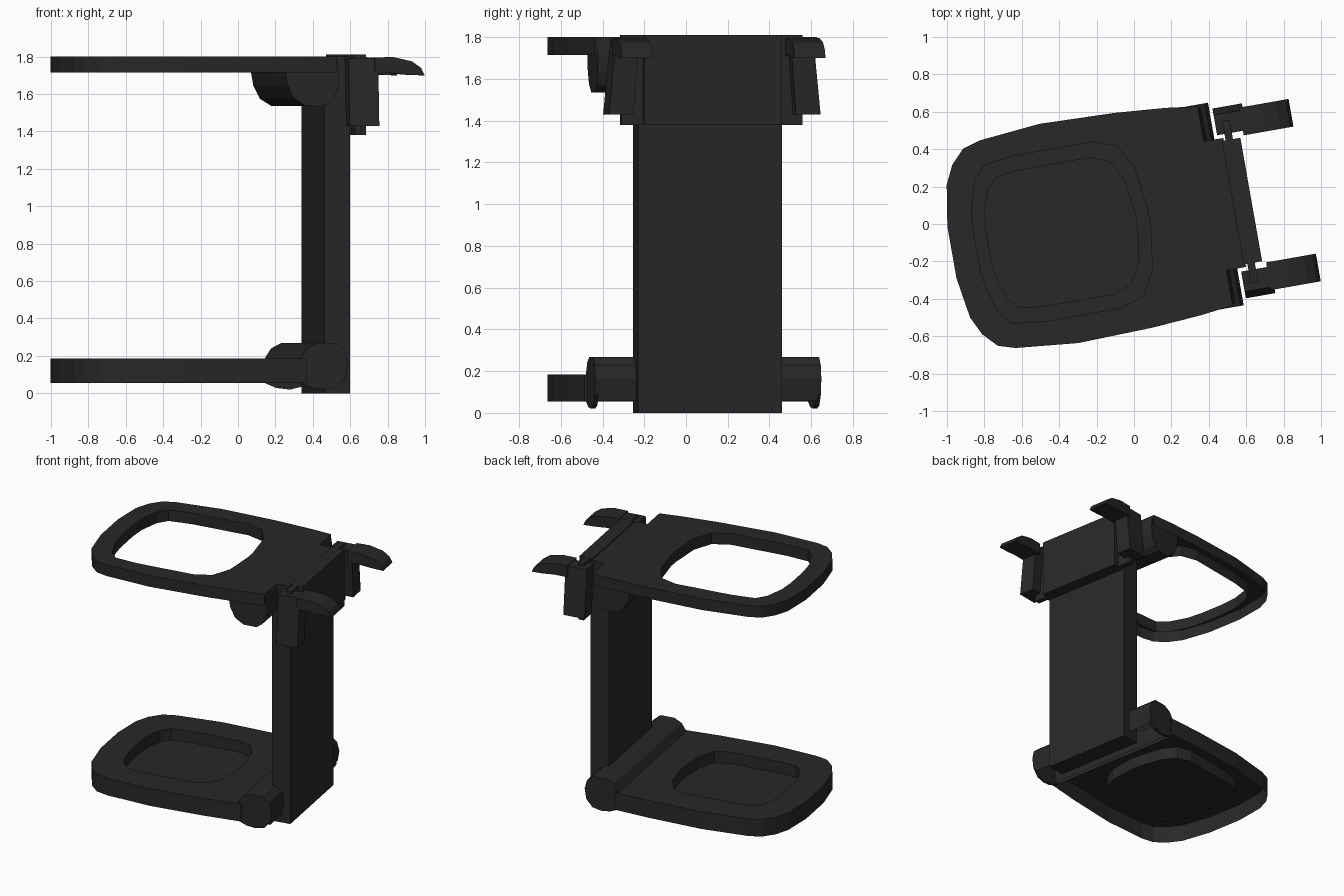
import bpy, bmesh, math
from mathutils import Matrix

if "Cube" in bpy.data.objects:
    bpy.data.objects.remove(bpy.data.objects["Cube"])

# Everything is built in a local frame (u depth, v width, z up), turned 10 degrees about z
FRAME = Matrix.Rotation(math.radians(10), 4, 'Z') @ Matrix.Translation((0, 0.02, 0))

plastic = bpy.data.materials.new("charcoal plastic")
plastic.diffuse_color = (0.021, 0.021, 0.021, 1)
plastic.use_nodes = True
plastic.node_tree.nodes["Principled BSDF"].inputs["Base Color"].default_value = plastic.diffuse_color


def prism(name, loops, axis, lo, hi, open_below=None, hole_lo=None):
    """Fill closed profile loops (extra loops are holes) and extrude along an axis.
    open_below drops the faces lying under that height; hole_lo sets the hole wall's foot."""
    place = {'z': lambda a, b, c: (a, b, c),
             'v': lambda a, b, c: (a, c, b),
             'u': lambda a, b, c: (c, a, b)}[axis]
    bm = bmesh.new()
    hole_verts = []
    for n, loop in enumerate(loops):
        vs = [bm.verts.new(place(a, b, lo)) for a, b in loop]
        if n:
            hole_verts += vs
        for i, v in enumerate(vs):
            bm.edges.new((v, vs[(i + 1) % len(vs)]))
    bmesh.ops.triangle_fill(bm, edges=bm.edges[:], use_beauty=True)
    ext = bmesh.ops.extrude_face_region(bm, geom=bm.faces[:], use_keep_orig=True)
    moved = [g for g in ext['geom'] if isinstance(g, bmesh.types.BMVert)]
    bmesh.ops.translate(bm, verts=moved, vec=place(0, 0, hi - lo))
    bmesh.ops.recalc_face_normals(bm, faces=bm.faces[:])
    if open_below is not None:
        under = [f for f in bm.faces if all(v.co.z < open_below for v in f.verts)]
        bmesh.ops.delete(bm, geom=under, context='FACES_ONLY')
        loose = [e for e in bm.edges if not e.link_faces]
        bmesh.ops.delete(bm, geom=loose, context='EDGES')
    if hole_lo is not None:
        for v in hole_verts:
            v.co.z = hole_lo
    bm.transform(FRAME)
    me = bpy.data.meshes.new(name)
    bm.to_mesh(me)
    bm.free()
    me.materials.append(plastic)
    ob = bpy.data.objects.new(name, me)
    bpy.context.collection.objects.link(ob)
    return ob


def box(name, u0, u1, v, z0, z1):
    return prism(name, [[(u0, -v), (u1, -v), (u1, v), (u0, v)]], 'z', z0, z1)


def mirrored(half):
    return half + [(u, -v) for u, v in reversed(half)]


# Outlines, half of each, mirrored over the centre line
rim = [(-.985, .14), (-.95, .36), (-.902, .46), (-.83, .535), (-.738, .563),
       (-.405, .595), (0, .583), (.275, .562)]
hole = mirrored([(-.852, .1), (-.84, .22), (-.795, .36), (-.735, .43), (-.56, .45),
                 (-.14, .45), (-.015, .405), (.056, .27), (.085, .04)])
recess = mirrored([(-.785, .1), (-.77, .2), (-.735, .3), (-.68, .355), (-.55, .37),
                   (-.17, .37), (-.07, .33), (-.01, .22), (.015, .04)])

# Upper ring and lower tray are shells, hollow from below; the tray holds a sunken bowl
prism("upper_ring", [mirrored(rim + [(.445, .54)]), hole], 'z', 1.715, 1.80, open_below=1.72)
prism("lower_tray", [mirrored(rim), recess], 'z', .055, .185, open_below=.06, hole_lo=.095)
prism("lower_tray_floor", [recess], 'z', .095, .098)

# Rounded hinge bars; the lower one is a hollow hood with round end caps
prism("upper_hinge", [[(.165, 1.73), (.18, 1.645), (.215, 1.575), (.28, 1.535), (.38, 1.535),
                       (.425, 1.57), (.452, 1.63), (.46, 1.71), (.45, 1.775), (.44, 1.798),
                       (.2, 1.798)]], 'v', -.53, .53)
arch = [(.245, .055), (.235, .17), (.28, .24), (.335, .268), (.44, .268), (.485, .23),
        (.502, .165), (.485, .06)]
prism("lower_hinge", [arch], 'v', -.535, .535, open_below=.065)

# Upright post and mounting plate
box("post", .41, .55, .35, 0, 1.80)
box("mounting_plate", .54, .64, .335, 1.38, 1.81)
box("plate_ears", .56, .60, .44, 1.38, 1.81)

for side, label in ((1, "left"), (-1, "right")):
    # Round cap on the lower hinge end
    cap = arch[:-1] + [(.49, .09), (.445, .035), (.38, .02), (.31, .028)]
    prism(label + "_hinge_cap", [cap], 'v', *sorted((side * .53, side * .55)))
    # Clip bracket and curved hook
    bracket = [(.37, 1.79), (.48, 1.79), (.515, 1.43), (.395, 1.43)]
    prism(label + "_bracket", [[(side * v, z) for v, z in bracket]], 'u', .52, .68)
    prism(label + "_hook", [[(.66, 1.795), (.76, 1.797), (.86, 1.775), (.91, 1.74), (.93, 1.70),
                             (.85, 1.703), (.75, 1.712), (.66, 1.71)]],
          'v', *sorted((side * .345, side * .495)))
